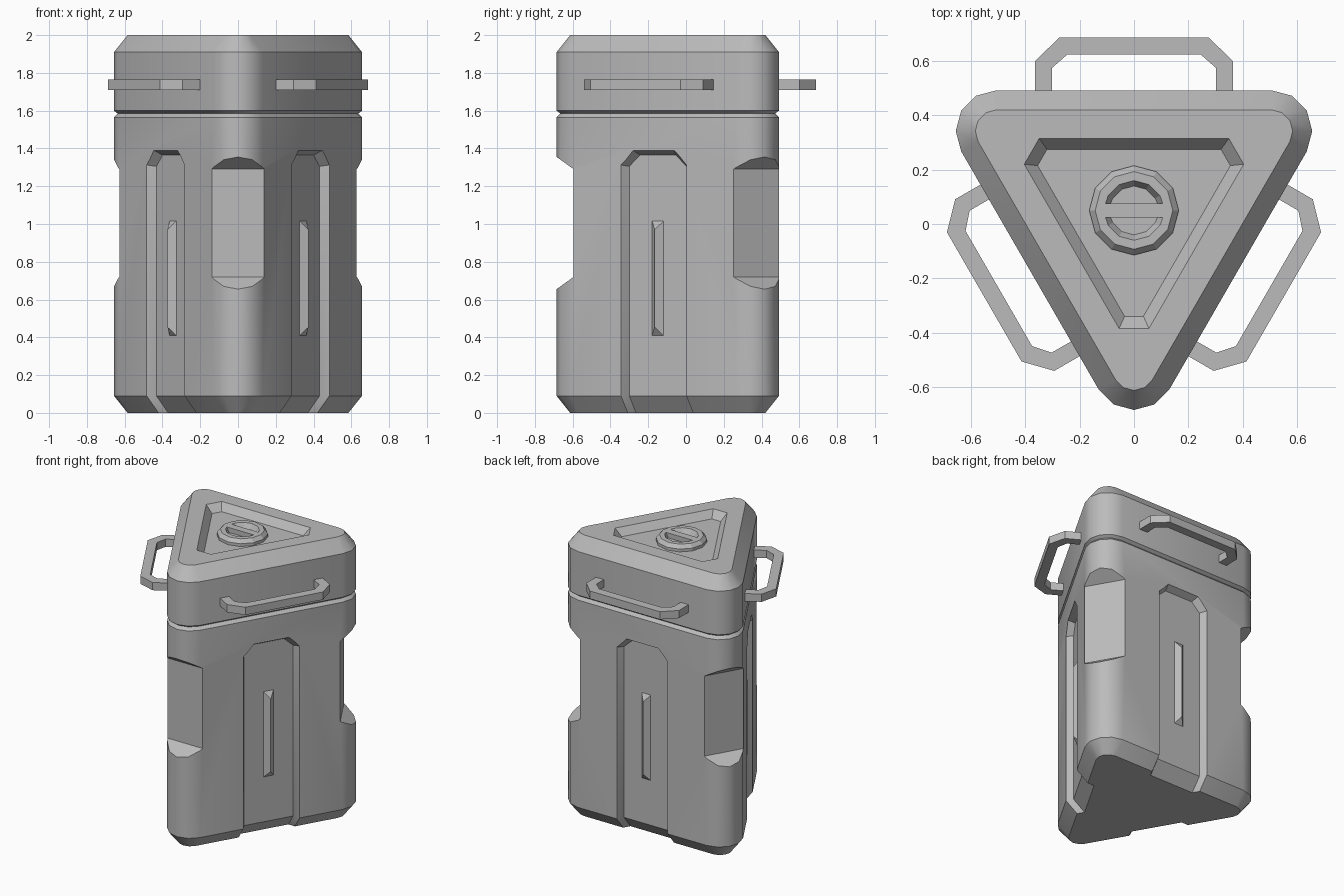
import bpy, bmesh
from math import radians, sin, cos
from mathutils import Matrix, Vector

cube = bpy.data.objects.get("Cube")
if cube:
    bpy.data.objects.remove(cube, do_unlink=True)

CENTRE_Y = 0.05      # axis of the threefold symmetry
CORNER = 0.585       # axis to corner arc centre
FACE = 0.4425        # axis to flat side
ROUND = 0.15         # corner radius
INSET = 0.072        # inset of top and bottom bevels

grey = bpy.data.materials.new("plain_grey")
grey.use_nodes = True
GREY = (0.5, 0.5, 0.5, 1)
grey.diffuse_color = GREY
grey.node_tree.nodes["Principled BSDF"].inputs["Base Color"].default_value = GREY


def turn(k):
    """Local frame with +y through side k and -y through its opposite corner."""
    return Matrix.Translation((0, CENTRE_Y, 0)) @ Matrix.Rotation(radians(120 * k), 4, 'Z')


def loft(name, rings, matrix=None):
    """Solid skinned through rings of equal length, capped at both ends."""
    bm = bmesh.new()
    rows = [[bm.verts.new(p) for p in ring] for ring in rings]
    n = len(rows[0])
    for a, b in zip(rows, rows[1:]):
        for i in range(n):
            j = (i + 1) % n
            bm.faces.new((a[i], a[j], b[j], b[i]))
    bm.faces.new(rows[0][::-1])
    bm.faces.new(rows[-1])
    bmesh.ops.recalc_face_normals(bm, faces=bm.faces)
    mesh = bpy.data.meshes.new(name)
    bm.to_mesh(mesh)
    bm.free()
    mesh.transform(matrix or turn(0))
    mesh.materials.append(grey)
    obj = bpy.data.objects.new(name, mesh)
    bpy.context.collection.objects.link(obj)
    return obj


def activate(obj):
    bpy.ops.object.select_all(action='DESELECT')
    obj.select_set(True)
    bpy.context.view_layer.objects.active = obj


def cut(obj, cutter):
    cutter.hide_render = True
    activate(obj)
    mod = obj.modifiers.new("cut", 'BOOLEAN')
    mod.operation = 'DIFFERENCE'
    mod.solver = 'EXACT'
    mod.object = cutter
    bpy.ops.object.modifier_apply(modifier=mod.name)
    bpy.data.objects.remove(cutter, do_unlink=True)


def smooth(obj):
    activate(obj)
    bpy.ops.object.shade_smooth_by_angle(angle=radians(35))


def rounded_triangle(z, r):
    ring = []
    for k in range(3):
        mid = -90 + 120 * k
        cx, cy = CORNER * cos(radians(mid)), CORNER * sin(radians(mid))
        for step in range(-2, 3):
            a = radians(mid + 30 * step)
            ring.append((cx + r * cos(a), cy + r * sin(a), z))
    return ring


def cropped_triangle(z, side, tip):
    """Triangle with cut tips; side and tip are distances from the axis."""
    h = (side - tip / 2) / cos(radians(30))
    ring = []
    for k in range(3):
        rot = Matrix.Rotation(radians(120 * k), 3, 'Z')
        ring += [rot @ Vector((x, -tip, z)) for x in (-h, h)]
    return ring


def regular(z, r, sides=12):
    return [(r * sin(radians(360 * i / sides)), r * cos(radians(360 * i / sides)), z)
            for i in range(sides)]


# Container body and lid, meeting in a V-shaped seam
body = loft("body", [rounded_triangle(z, r) for z, r in
                     ((0, ROUND - INSET), (0.09, ROUND), (1.565, ROUND), (1.585, 0.13))])
lid = loft("lid", [rounded_triangle(z, r) for z, r in
                   ((1.585, 0.13), (1.6, ROUND), (1.91, ROUND), (2, ROUND - INSET))])


def panel_row(z_out, z_in, w_out, w_in, shift=0):
    out, floor = FACE + 0.045 - shift, FACE - 0.045 - shift
    return [(-w_out, out, z_out), (w_out, out, z_out),
            (w_in, floor, z_in), (-w_in, floor, z_in)]


for k in range(3):
    # Side panel recess, following the bottom bevel
    cut(body, loft("panel_cutter", [
        panel_row(-0.09, -0.09, 0.225, 0.175, 2 * INSET),
        panel_row(0.09, 0.09, 0.225, 0.175),
        panel_row(1.32, 1.305, 0.225, 0.175),
        panel_row(1.415, 1.365, 0.14, 0.11)], turn(k)))
    # Corner notch with flared top and bottom
    profile = ((-0.645, 0.72), (-0.645, 1.29), (-0.825, 1.42), (-0.825, 0.59))
    cut(body, loft("notch_cutter",
                   [[(x, y, z) for y, z in profile] for x in (-0.3, 0.3)], turn(k)))
smooth(body)

# Sunken triangle in the lid
cut(lid, loft("lid_cutter", [cropped_triangle(1.95, 0.225, 0.39),
                             cropped_triangle(2.05, 0.305, 0.48)]))
smooth(lid)

# Knob with two half-round pockets either side of a grip bar
knob = loft("lid_knob", [regular(1.94, 0.165), regular(1.97, 0.165), regular(1.995, 0.143)])


def half_disc(z, r, edge, side):
    ring = [(r * cos(radians(a)), side * r * sin(radians(a)), z) for a in range(30, 151, 30)]
    return [(r * 0.96, side * edge, z)] + ring + [(-r * 0.96, side * edge, z)]


for side in (1, -1):
    cut(knob, loft("pocket_cutter", [half_disc(1.96, 0.09, 0.026, side),
                                     half_disc(2.03, 0.13, 0.026, side)]))

# Carry handles and raised ribs on all three sides
outer = [(-0.365, 0.42), (-0.365, 0.55), (-0.275, 0.637)]
inner = [(-0.302, 0.42), (-0.302, 0.525), (-0.245, 0.575)]
outer += [(-x, y) for x, y in reversed(outer)]
inner += [(-x, y) for x, y in reversed(inner)]
LOW, HIGH = 1.71, 1.765
floor = FACE - 0.045
for k, place in enumerate(("back", "right", "left")):
    loft(place + "_handle", [[(*o, LOW), (*o, HIGH), (*i, HIGH), (*i, LOW)]
                             for o, i in zip(outer, inner)], turn(k))
    loft(place + "_rib", [[(-0.038, floor - 0.003, b), (0, floor + 0.034, t), (0.038, floor - 0.003, b)]
                          for b, t in ((0.405, 0.455), (1.02, 0.97))], turn(k))
